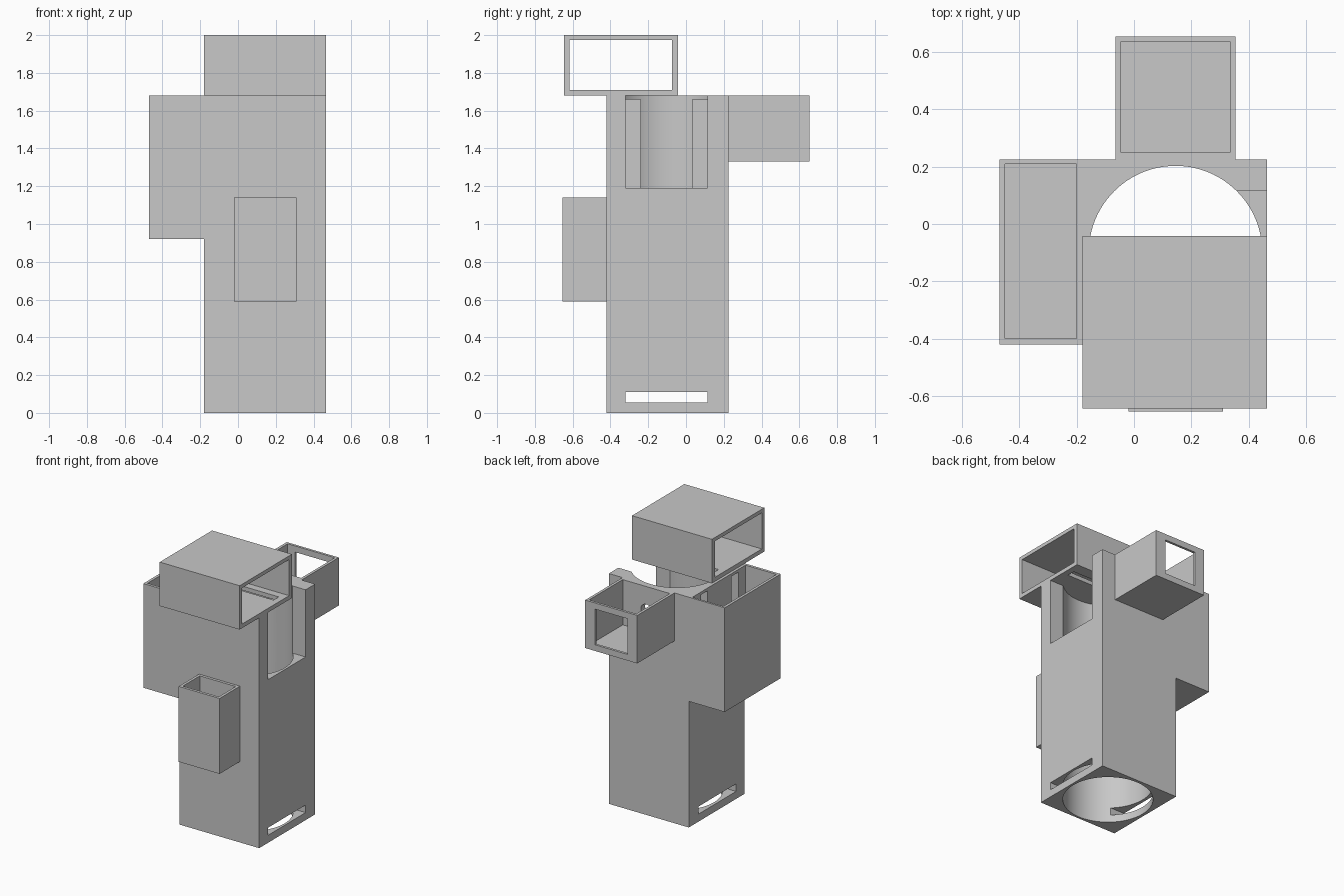
import bpy
import bmesh
from math import radians
from mathutils import Matrix

if "Cube" in bpy.data.objects:
    bpy.data.objects.remove(bpy.data.objects["Cube"], do_unlink=True)

grey = bpy.data.materials.new("plain grey")
grey.use_nodes = True
grey.diffuse_color = (0.58, 0.58, 0.58, 1)
grey.node_tree.nodes["Principled BSDF"].inputs["Base Color"].default_value = grey.diffuse_color


def to_object(name, bm):
    mesh = bpy.data.meshes.new(name)
    bm.to_mesh(mesh)
    bm.free()
    obj = bpy.data.objects.new(name, mesh)
    bpy.context.collection.objects.link(obj)
    mesh.materials.append(grey)
    return obj


def box(name, x, y, z):
    """Box from its (low, high) range on each axis."""
    bm = bmesh.new()
    bmesh.ops.create_cube(bm, size=1)
    for v in bm.verts:
        v.co = [(a + b) / 2 + c * (b - a) for (a, b), c in zip((x, y, z), v.co)]
    return to_object(name, bm)


def cylinder(name, centre, radius, length, axis="Z", sides=96):
    bm = bmesh.new()
    bmesh.ops.create_cone(bm, cap_ends=True, segments=sides, radius1=radius,
                          radius2=radius, depth=length)
    turn = Matrix.Rotation(radians(90), 4, "X") if axis == "Y" else Matrix()
    bm.transform(Matrix.Translation(centre) @ turn)
    return to_object(name, bm)


def carve(obj, cutters):
    """Subtract each cutter, then delete it."""
    bpy.ops.object.select_all(action="DESELECT")
    bpy.context.view_layer.objects.active = obj
    obj.select_set(True)
    for cutter in cutters:
        cutter.hide_render = True
        mod = obj.modifiers.new("cut", "BOOLEAN")
        mod.operation = "DIFFERENCE"
        mod.solver = "EXACT"
        mod.object = cutter
        bpy.ops.object.modifier_apply(modifier=mod.name)
        bpy.data.objects.remove(cutter, do_unlink=True)
    bpy.ops.object.shade_smooth_by_angle(angle=radians(30))


CX, CY = 0.145, -0.1          # bore axis
BODY_X, BODY_Y = (-0.18, 0.465), (-0.42, 0.225)
OPEN_Y = (-0.32, 0.115)       # window and lower slot width
TOP = 1.68


def wire_slots():
    """Pair of tall slots joining the bore to the side bin."""
    return [box("slot_cutter", (-0.3, CX), y, (0.94, 1.66))
            for y in ((-0.32, -0.24), (0.035, 0.115))]


def wire_hole():
    """Small round hole joining the bore to the rear bin."""
    return cylinder("hole_cutter", (CX, 0.2, 1.505), 0.045, 0.3, "Y", 32)


# Tall square column with a round bore, side window and low slot
column = box("column", BODY_X, BODY_Y, (0, TOP))
carve(column, [
    cylinder("bore_cutter", (CX, CY, 0.85), 0.303, 2),
    box("window_cutter", (CX, 0.6), OPEN_Y, (1.19, 1.8)),
    box("low_slot_cutter", (-0.3, 0.6), OPEN_Y, (0.055, 0.11)),
    wire_hole(), *wire_slots()])

# Open bin on the right side
side_bin = box("side_bin", (-0.47, -0.18), BODY_Y, (0.92, TOP))
carve(side_bin, [box("cavity_cutter", (-0.45, -0.2), (-0.4, 0.21), (0.94, 1.8)),
                 *wire_slots()])

# Open bin on the back with a window in its rear wall
rear_bin = box("rear_bin", (-0.065, 0.355), (0.225, 0.655), (1.33, TOP))
carve(rear_bin, [box("cavity_cutter", (-0.045, 0.335), (0.25, 0.637), (1.35, 1.8)),
                 box("window_cutter", (0.015, 0.275), (0.5, 0.8), (1.375, 1.635)),
                 wire_hole()])

# Open pocket on the front
front_pocket = box("front_pocket", (-0.02, 0.31), (-0.655, -0.42), (0.59, 1.14))
carve(front_pocket, [box("cavity_cutter", (0, 0.29), (-0.635, -0.44), (0.61, 1.3))])

# Sleeve on top, open at both ends, with a slot in its floor
top_sleeve = box("top_sleeve", BODY_X, (-0.645, -0.042), (TOP, 2))
carve(top_sleeve, [box("tunnel_cutter", (-0.3, 0.6), (-0.617, -0.075), (1.71, 1.973)),
                   box("slot_cutter", (-0.13, 0.42), (-0.19, -0.13), (1.6, 1.8))])
